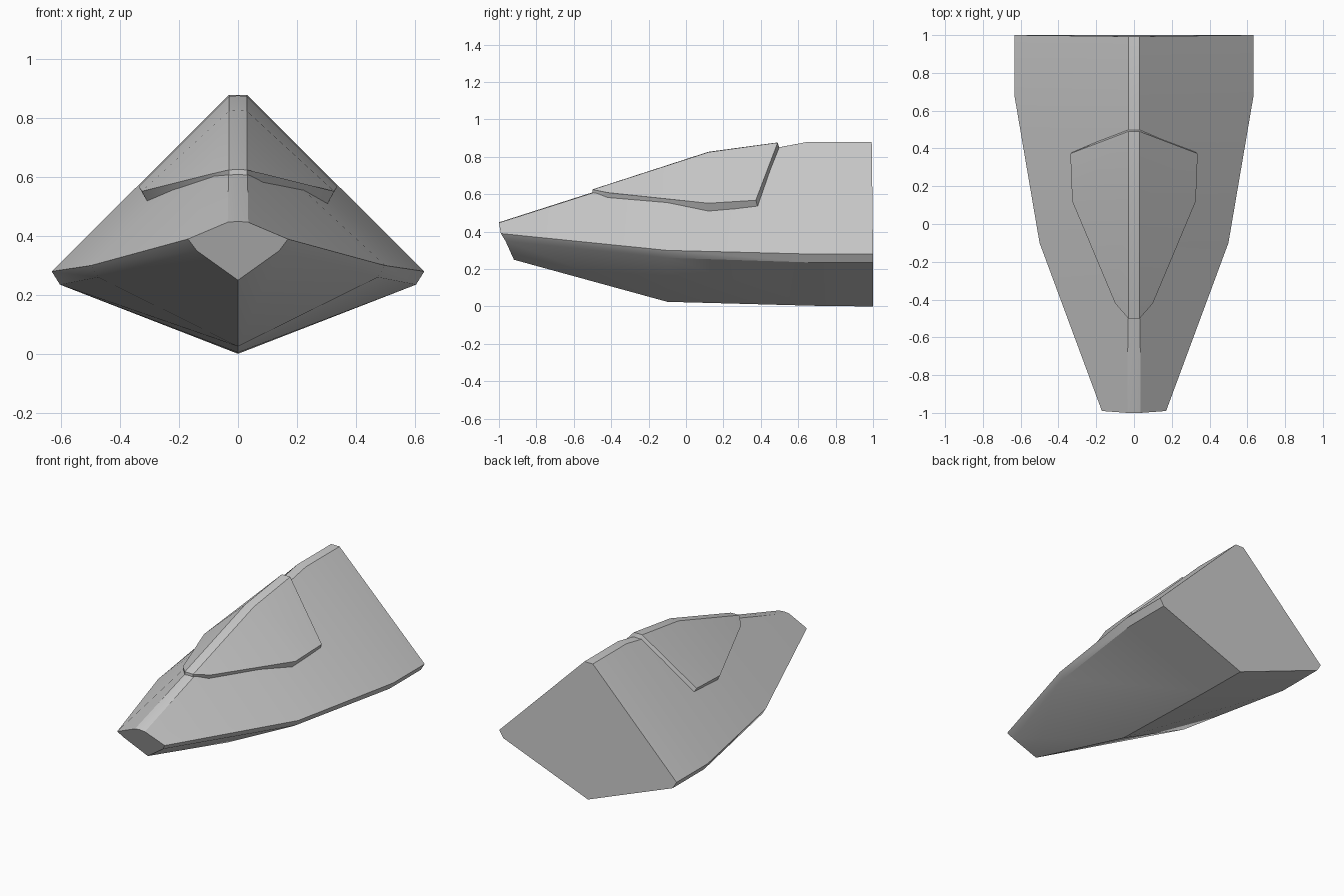
import bpy, bmesh

if "Cube" in bpy.data.objects:
    bpy.data.objects.remove(bpy.data.objects["Cube"])

def loft(name, sections):
    """Skin half-sections (first and last points on x=0) into a closed symmetric body."""
    bm = bmesh.new()
    rings = []
    for half in sections:
        full = half + [(-x, y, z) for x, y, z in half[-2:0:-1]]
        rings.append([bm.verts.new(p) for p in full])
    n = len(rings[0])
    for a, b in zip(rings, rings[1:]):
        for i in range(n):
            j = (i + 1) % n
            bm.faces.new((a[i], a[j], b[j], b[i]))
    return bm, rings

def finish(name, bm):
    bmesh.ops.recalc_face_normals(bm, faces=bm.faces)
    me = bpy.data.meshes.new(name)
    bm.to_mesh(me)
    bm.free()
    ob = bpy.data.objects.new(name, me)
    bpy.context.collection.objects.link(ob)
    bpy.ops.object.select_all(action='DESELECT')
    ob.select_set(True)
    bpy.context.view_layer.objects.active = ob
    bpy.ops.object.shade_smooth_by_angle(angle=0.55)
    return ob

# Hull: ridge centre, ridge edge, side edge, lower chine, keel at four stations
hull_sections = [
    [(0, -1, .45), (.035, -1, .447), (.17, -.99, .39), (.14, -.965, .35), (0, -.92, .25)],
    [(0, -.1, .738), (.03, -.1, .735), (.5, -.1, .30), (.475, -.1, .26), (0, -.1, .025)],
    [(0, .65, .88), (.03, .65, .88), (.633, .68, .28), (.605, .68, .235), (0, .68, .004)],
    [(0, .993, .88), (.03, .993, .88), (.633, 1, .28), (.605, 1, .235), (0, 1, 0)],
]
bm, rings = loft("hull", hull_sections)
bm.faces.new(rings[0])
bm.faces.new(rings[-1])
finish("hull", bm)

# Canopy: raised shell over the ridge, its rim tucked into the hull
canopy_tops = [
    [(0, -.5, .626), (.03, -.5, .625), (.1, -.42, .609)],
    [(0, .12, .827), (.03, .12, .825), (.327, .12, .552)],
    [(0, .49, .877), (.03, .49, .876), (.337, .373, .568)],
]
canopy_sections = []
for k, top in enumerate(canopy_tops):
    dy = (0, 0, .018)[k]
    low = [(x - (.03 if x > .05 else 0), y + dy, z - .055) for x, y, z in top]
    canopy_sections.append(top + low[::-1])
bm, rings = loft("canopy", canopy_sections)
# Close the front and back with upright rim strips
for ring in (rings[0], rings[-1]):
    t = [ring[8], ring[9], ring[0], ring[1], ring[2]]
    b = [ring[7], ring[6], ring[5], ring[4], ring[3]]
    for i in range(4):
        bm.faces.new((t[i], t[i + 1], b[i + 1], b[i]))
finish("canopy", bm)
